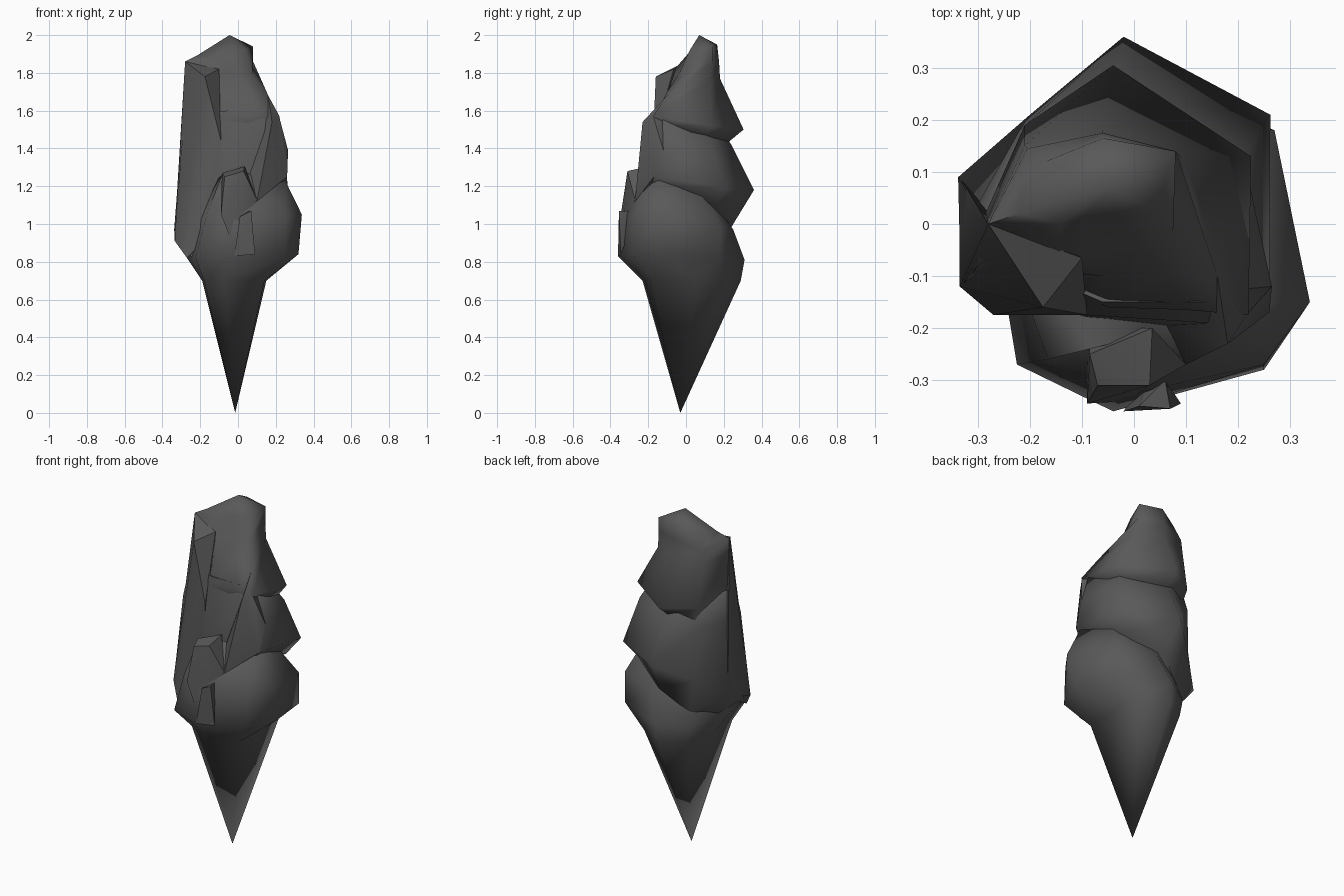
import bpy, bmesh, math

mat = bpy.data.materials.new("dark grey stone")
mat.diffuse_color = (0.1, 0.1, 0.1, 1)


def finish(bm, name, angle):
    bmesh.ops.recalc_face_normals(bm, faces=bm.faces[:])
    me = bpy.data.meshes.new(name)
    bm.to_mesh(me)
    bm.free()
    me.materials.append(mat)
    ob = bpy.data.objects.new(name, me)
    bpy.context.collection.objects.link(ob)
    bpy.ops.object.select_all(action='DESELECT')
    ob.select_set(True)
    bpy.context.view_layer.objects.active = ob
    bpy.ops.object.shade_smooth_by_angle(angle=math.radians(angle))


def loft(name, rings, start=None, end=None):
    """Skin eight-sided rings, each running from the front towards the right."""
    bm = bmesh.new()
    vs = [[bm.verts.new(p) for p in r] for r in rings]
    n = len(vs[0])
    for a, b in zip(vs, vs[1:]):
        for i in range(n):
            j = (i + 1) % n
            bm.faces.new((a[i], a[j], b[j]))
            bm.faces.new((a[i], b[j], b[i]))
    for ring, tip in ((vs[0], start), (vs[-1], end)):
        if tip:
            t = bm.verts.new(tip)
            for i in range(n):
                bm.faces.new((ring[i], ring[(i + 1) % n], t))
        else:
            bm.faces.new(ring)
    finish(bm, name, 75)


def shard(name, pts):
    """Angular splinter: the convex hull of a few corners."""
    bm = bmesh.new()
    vs = [bm.verts.new(p) for p in pts]
    bmesh.ops.convex_hull(bm, input=vs)
    loose = [v for v in bm.verts if not v.link_faces]
    bmesh.ops.delete(bm, geom=loose, context='VERTS')
    finish(bm, name, 40)


# Pointed foot and bulging lower rock
loft("lower_rock", [
    [(-.07, -.23, .7), (.14, -.19, .7), (.15, .05, .7), (.13, .2, .7),
     (-.01, .29, .7), (-.15, .2, .7), (-.19, 0, .7), (-.18, -.17, .7)],
    [(-.04, -.36, .83), (.25, -.28, .83), (.32, -.1, .84), (.27, .18, .82),
     (0, .31, .81), (-.17, .2, .8), (-.27, 0, .82), (-.225, -.27, .82)],
    [(-.02, -.33, 1.05), (.25, -.27, 1.05), (.338, -.15, 1.05), (.27, .18, 1.0),
     (.05, .25, .97), (-.13, .17, .95), (-.26, 0, .97), (-.165, -.26, 1.05)],
    [(.035, -.21, 1.27), (.1, -.21, 1.24), (.25, -.15, 1.23), (.2, .05, 1.2),
     (.05, .1, 1.2), (-.1, .1, 1.2), (-.15, 0, 1.2), (-.085, -.24, 1.26)],
], start=(-.015, -.03, 0))

# Middle rock, overhanging the lower one at the back
loft("middle_rock", [
    [(-.05, -.18, 1.0), (.1, -.19, 1.15), (.22, -.15, 1.2), (.2, .16, 1.1),
     (0, .25, 1.0), (-.15, .18, .87), (-.24, .05, .84), (-.22, -.16, .8)],
    [(-.09, -.18, 1.2), (.1, -.2, 1.25), (.26, -.17, 1.25), (.262, .21, 1.19),
     (-.02, .36, 1.18), (-.2, .21, 1.08), (-.338, .09, .97), (-.333, -.12, .91)],
    [(-.09, -.175, 1.4), (.14, -.19, 1.5), (.265, -.12, 1.39), (.21, .13, 1.43),
     (-.04, .24, 1.42), (-.22, .18, 1.38), (-.305, .03, 1.4), (-.3, -.08, 1.4)],
    [(-.06, -.15, 1.6), (.14, -.15, 1.6), (.215, -.12, 1.56), (.17, .08, 1.52),
     (-.03, .15, 1.53), (-.19, .15, 1.55), (-.28, .02, 1.58), (-.27, -.06, 1.58)],
])

# Top rock, pinched on the right below the crown
loft("top_rock", [
    [(-.09, -.14, 1.44), (.1, -.14, 1.5), (.2, -.14, 1.52), (.18, .1, 1.45),
     (-.04, .22, 1.43), (-.18, .18, 1.4), (-.29, .01, 1.4), (-.28, -.06, 1.4)],
    [(-.05, -.16, 1.57), (.1, -.165, 1.57), (.22, -.175, 1.57), (.225, .13, 1.52),
     (-.04, .305, 1.5), (-.21, .19, 1.5), (-.29, .01, 1.6), (-.28, -.04, 1.6)],
    [(-.06, -.1, 1.68), (.06, -.1, 1.7), (.16, -.1, 1.68), (.09, .13, 1.76),
     (-.06, .18, 1.77), (-.21, .15, 1.75), (-.285, 0, 1.77), (-.18, -.09, 1.75)],
    [(-.1, -.06, 1.8), (.01, -.04, 1.79), (.075, -.02, 1.79), (.08, .14, 1.86),
     (-.06, .175, 1.86), (-.205, .145, 1.82), (-.28, 0, 1.86), (-.15, -.06, 1.82)],
    [(-.1, .01, 1.9), (-.03, .01, 1.9), (.04, .02, 1.92), (.08, .14, 1.94),
     (-.06, .165, 1.95), (-.17, .12, 1.91), (-.22, .02, 1.89), (-.14, 0, 1.88)],
], end=(-.045, .07, 2.0))

# Tall flat slab running up the left side
shard("left_slab", [
    (-.28, 0, 1.86), (-.1, -.065, 1.82), (-.175, -.16, 1.78), (-.09, -.175, 1.44),
    (-.335, -.12, .91), (-.27, -.175, .82), (-.09, -.175, 1.0), (-.335, .09, .97)])

# Splinter on the right of the front
shard("right_splinter", [
    (.16, -.1, 1.68), (.22, -.17, 1.56), (.18, -.23, 1.54), (.05, -.2, 1.22),
    (.1, -.27, 1.12), (.26, -.17, 1.25), (.265, -.12, 1.39), (.2, 0, 1.3)])

# Small chips on the front
shard("upper_chip", [
    (-.07, -.31, 1.25), (.03, -.31, 1.28), (-.085, -.25, 1.27), (.035, -.2, 1.305),
    (-.09, -.345, 1.05), (-.01, -.34, .85), (.1, -.27, 1.13), (-.09, -.2, 1.05)])
shard("lower_chip", [
    (.01, -.35, 1.04), (.07, -.355, 1.07), (.09, -.345, .84),
    (.06, -.3, 1.07), (.03, -.28, 1.0), (-.02, -.36, .83)])
